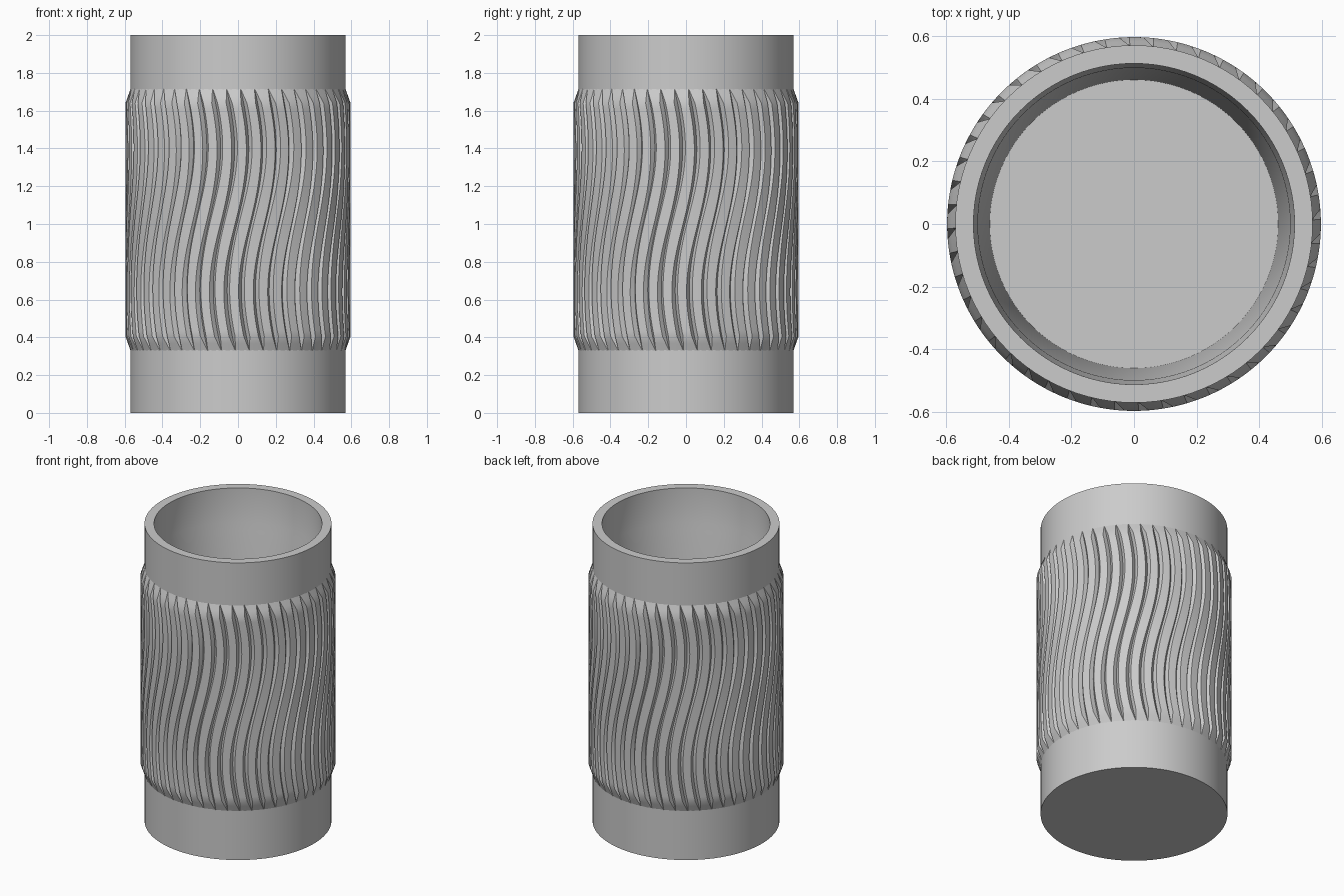
import bpy, bmesh, math

default = bpy.data.objects.get("Cube")
if default:
    bpy.data.objects.remove(default, do_unlink=True)

grey = bpy.data.materials.new("plain grey")
grey.use_nodes = True
grey.diffuse_color = (0.6, 0.6, 0.6, 1)
grey.node_tree.nodes["Principled BSDF"].inputs["Base Color"].default_value = (0.6, 0.6, 0.6, 1)


def finish(bm, name):
    """Turn the bmesh into a smooth shaded object with sharp edges kept."""
    mesh = bpy.data.meshes.new(name)
    bm.to_mesh(mesh)
    bm.free()
    mesh.materials.append(grey)
    obj = bpy.data.objects.new(name, mesh)
    bpy.context.collection.objects.link(obj)
    bpy.ops.object.select_all(action='DESELECT')
    obj.select_set(True)
    bpy.context.view_layer.objects.active = obj
    bpy.ops.object.shade_smooth_by_angle(angle=math.radians(25))
    return obj


def skin(bm, rings):
    """Join consecutive closed rings, listed so that faces point outward."""
    for low, high in zip(rings, rings[1:]):
        n = len(low)
        for i in range(n):
            j = (i + 1) % n
            bm.faces.new((low[i], low[j], high[j], high[i]))


def point(bm, radius, angle, z):
    return bm.verts.new((radius * math.cos(angle), radius * math.sin(angle), z))


# Cup body: outer wall, flat rim, stepped mouth, tapered bore and floor
def cup_body(sides=96):
    profile = [(0.57, 0), (0.57, 2), (0.512, 2), (0.51, 1.77),
               (0.498, 1.72), (0.46, 0.1)]
    bm = bmesh.new()
    rings = [[point(bm, r, math.tau * i / sides, z) for i in range(sides)]
             for r, z in profile]
    skin(bm, rings)
    bm.faces.new(rings[0][::-1])
    bm.faces.new(rings[-1])
    finish(bm, "cup_body")


# Grip sleeve: wavy V grooves that narrow to points on the bevelled ends
def grip_sleeve(ribs=48, rows=40):
    bottom, top, bevel = 0.33, 1.715, 0.075
    inner, outer = 0.5715, 0.596
    heights = [bottom, bottom + bevel / 2]
    heights += [bottom + bevel + (top - bottom - 2 * bevel) * k / rows
                for k in range(rows + 1)]
    heights += [top - bevel / 2, top]
    middle = (bottom + top) / 2
    pitch = math.tau / ribs
    bm = bmesh.new()
    rings = []
    for z in heights:
        rise = min(1, (z - bottom) / bevel, (top - z) / bevel)
        crest = 0.5695 + (outer - 0.5695) * rise
        fade = 0.4 * math.exp(-((z - middle) / 0.25) ** 2)
        valley = min(crest, inner + (outer - inner) * fade)
        half = pitch * (0.015 + 0.19 * rise * (1 - fade))
        wave = 0.1 * math.sin(math.tau * (z - middle) / 1.5)
        ring = []
        for i in range(ribs):
            a = i * pitch + wave
            ring += [point(bm, crest, a - half, z), point(bm, valley, a, z),
                     point(bm, crest, a + half, z),
                     point(bm, crest, a + pitch / 2, z)]
        rings.append(ring)
    skin(bm, rings)
    finish(bm, "grip_sleeve")


cup_body()
grip_sleeve()
